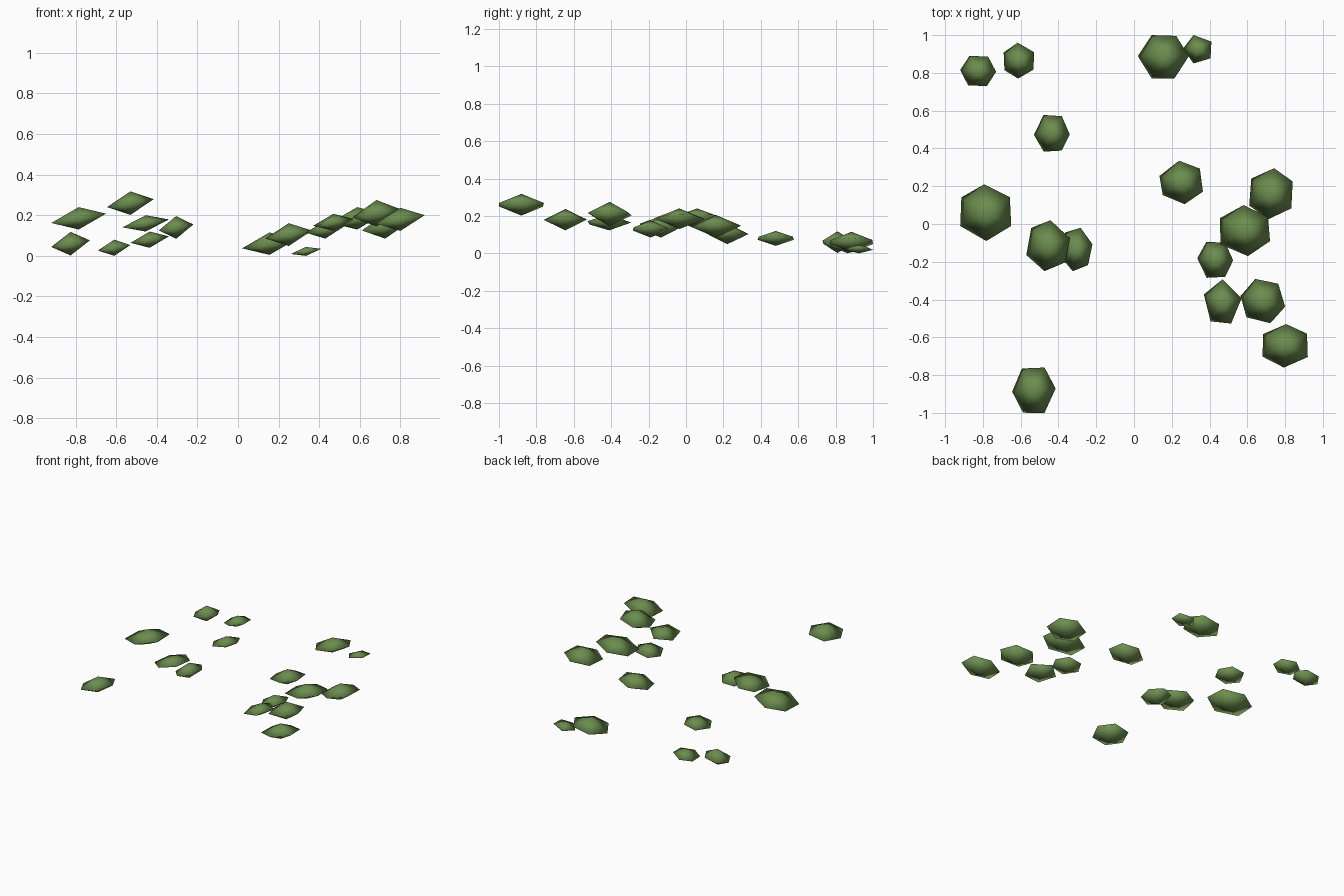
import bpy
import math
import random

random.seed(4)

# Remove the default cube only
default_cube = bpy.data.objects.get("Cube")
if default_cube:
    bpy.data.objects.remove(default_cube, do_unlink=True)

# Single leaf green for every clump
green = bpy.data.materials.new("leaf_green")
green.use_nodes = True
leaf_colour = (0.15, 0.265, 0.078, 1)
green.diffuse_color = leaf_colour
shader = next(n for n in green.node_tree.nodes if n.type == 'BSDF_PRINCIPLED')
shader.inputs["Base Color"].default_value = leaf_colour
shader.inputs["Roughness"].default_value = 0.9

RIM_SLOPE = 0.17  # every clump leans the same way, its +x side higher


def fit(values, half):
    """Scale and shift values so that they span exactly -half to half."""
    low, high = min(values), max(values)
    return [(v - low) / (high - low) * 2 * half - half for v in values]


def leaf_clump(name, centre, half_x, half_y, half_z, turn, sides=6):
    """Flattened faceted lump: a leaning rim between a top and a bottom point."""
    cx, cy, cz = centre
    angles = [math.radians(turn) + math.tau * i / sides + random.uniform(-0.08, 0.08)
              for i in range(sides)]
    xs = fit([math.cos(a) for a in angles], half_x)
    ys = fit([math.sin(a) for a in angles], half_y)
    verts = [(x, y, x * RIM_SLOPE) for x, y in zip(xs, ys)]
    top, bottom = sides, sides + 1
    verts += [(0, 0, half_z), (0, 0, -half_z)]

    faces = []
    for i in range(sides):
        j = (i + 1) % sides
        faces += [(i, j, top), (j, i, bottom)]

    mesh = bpy.data.meshes.new(name)
    mesh.from_pydata(verts, [], faces)
    mesh.materials.append(green)
    for face in mesh.polygons:
        face.use_smooth = True
    mesh.update()
    clump = bpy.data.objects.new(name, mesh)
    clump.location = (cx, cy, cz)
    bpy.context.collection.objects.link(clump)
    return clump


# Clumps at the back right
leaf_clump("back_right_clump_outer", (-.825, .81, .06), .095, .08, .058, 0)
leaf_clump("back_right_clump_inner", (-.61, .865, .04), .08, .095, .04, 90)
leaf_clump("back_right_clump_front", (-.435, .48, .08), .095, .097, .04, 0)

# Clumps along the right side
leaf_clump("right_clump_large", (-.785, .06, .185), .135, .15, .055, 90)
leaf_clump("right_clump_middle", (-.455, -.115, .16), .115, .135, .04, 80)
leaf_clump("right_clump_small", (-.305, -.135, .14), .085, .115, .056, 75)
leaf_clump("front_right_clump", (-.53, -.88, .26), .115, .12, .058, 0)

# Clumps at the back left
leaf_clump("back_left_clump_large", (.155, .885, .06), .135, .115, .055, 0)
leaf_clump("back_left_clump_small", (.335, .925, .022), .075, .075, .022, 35, 5)

# Clumps along the left side
leaf_clump("left_clump_inner", (.25, .22, .105), .115, .115, .056, 98)
leaf_clump("left_clump_outer", (.725, .16, .145), .115, .135, .06, 85)
leaf_clump("left_clump_middle", (.587, -.035, .185), .133, .135, .055, 95)
leaf_clump("left_clump_small", (.43, -.19, .13), .095, .095, .045, 0)

# Clumps at the front left
leaf_clump("front_left_clump_inner", (.47, -.41, .165), .1, .117, .042, 85, 5)
leaf_clump("front_left_clump_outer", (.682, -.408, .21), .118, .117, .065, 105)
leaf_clump("front_left_clump_tip", (.8, -.645, .18), .12, .115, .057, 90)
